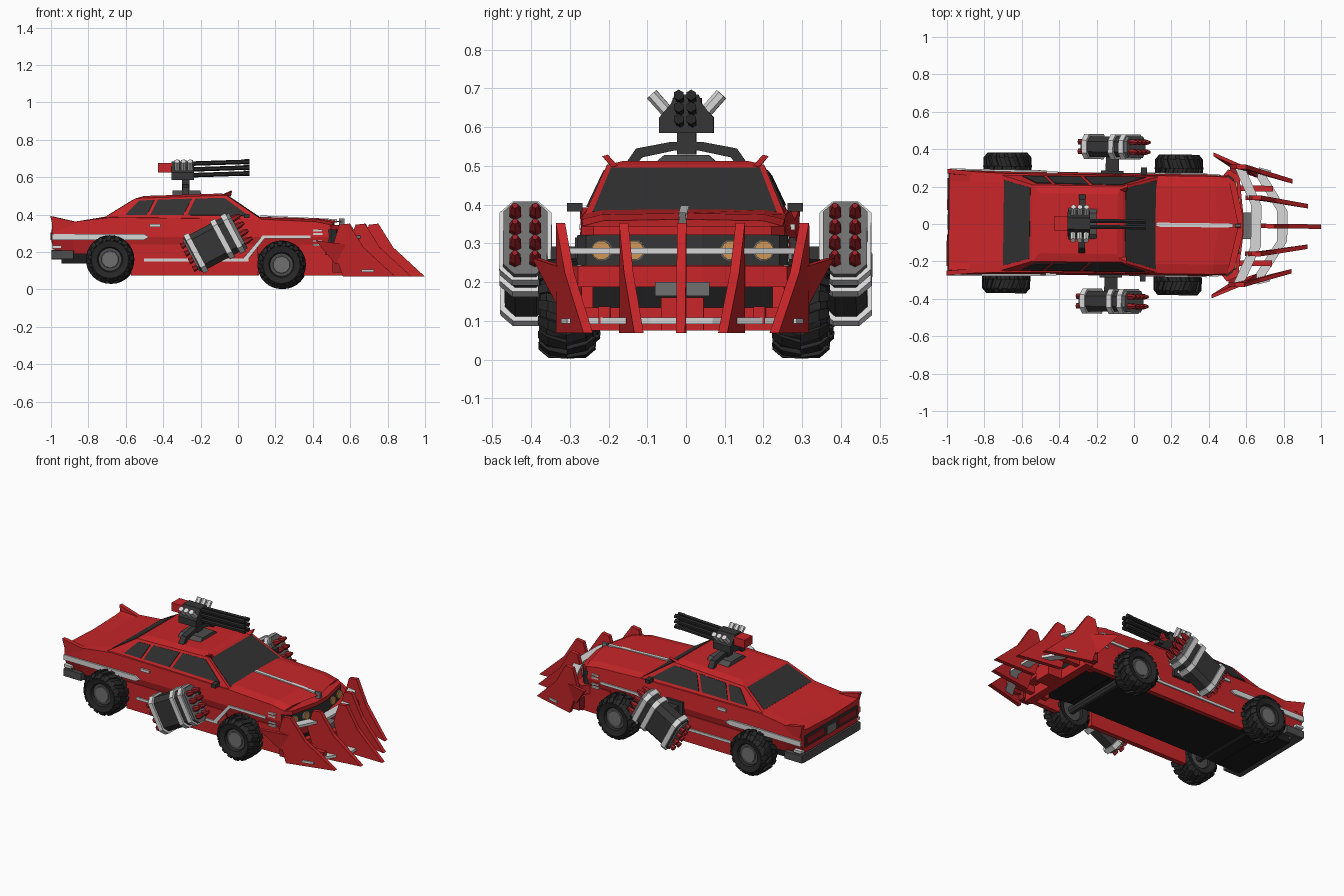
import bpy, bmesh, math
from mathutils import Vector, Matrix

if "Cube" in bpy.data.objects:
    bpy.data.objects.remove(bpy.data.objects["Cube"])

def material(name, r, g, b):
    m = bpy.data.materials.new(name)
    m.diffuse_color = (r, g, b, 1)
    m.use_nodes = True
    m.node_tree.nodes["Principled BSDF"].inputs["Base Color"].default_value = m.diffuse_color
    return m

RED = material("red paint", .58, .019, .022)
DRED = material("dark red", .32, .014, .018)
BLACK = material("black", .012, .012, .012)
RUBBER = material("rubber", .021, .021, .021)
GLASS = material("dark glass", .031, .031, .031)
IRON = material("dark iron", .036, .036, .037)
GREY = material("dark grey", .075, .075, .075)
STEEL = material("steel", .16, .16, .16)
CHROME = material("chrome", .68, .68, .68)
LAMP = material("lamp orange", .62, .31, .10)

def make(name, verts, faces, mat, rule=None, mat2=None):
    me = bpy.data.meshes.new(name)
    me.from_pydata([tuple(v) for v in verts], [], faces)
    bm = bmesh.new()
    bm.from_mesh(me)
    bmesh.ops.recalc_face_normals(bm, faces=bm.faces)
    for f in bm.faces:
        f.material_index = 1 if rule and rule(f) else 0
    bm.to_mesh(me)
    bm.free()
    for m in (mat, mat2):
        if m:
            me.materials.append(m)
    ob = bpy.data.objects.new(name, me)
    bpy.context.collection.objects.link(ob)
    return ob

def loft_data(rings, closed=False):
    n = len(rings[0])
    verts = [p for r in rings for p in r]
    count = len(rings)
    faces = [(i * n + j, i * n + (j + 1) % n, (i + 1) % count * n + (j + 1) % n, (i + 1) % count * n + j)
             for i in range(count if closed else count - 1) for j in range(n)]
    if not closed:
        faces += [tuple(range(n)), tuple(range((count - 1) * n, count * n))]
    return verts, faces

def loft(name, rings, mat, **kw):
    return make(name, *loft_data(rings, kw.pop("closed", False)), mat, **kw)

def slab(name, pts, d, mat):
    """Polygon swept along vector d."""
    pts = [Vector(p) for p in pts]
    return loft(name, [pts, [p + Vector(d) for p in pts]], mat)

def box(name, c, s, mat, top=1.0):
    x, y, z = (v / 2 for v in s)
    sq = ((-1, -1), (1, -1), (1, 1), (-1, 1))
    return loft(name, [[(c[0] + a * x, c[1] + b * y * t, c[2] + h) for a, b in sq]
                       for h, t in ((-z, 1), (z, top))], mat)

def rod(name, a, b, r, mat, r2=None, n=8):
    a, b = Vector(a), Vector(b)
    q = (b - a).to_track_quat('Z', 'Y')
    circ = [q @ Vector((math.cos(t), math.sin(t), 0)) for t in ((k + .5) * 2 * math.pi / n for k in range(n))]
    return loft(name, [[a + c * r for c in circ], [b + c * (r if r2 is None else r2) for c in circ]], mat)

# Lower body: x, bottom, crease, shoulder height, shoulder width, centre height, nose push
rings = []
for x, zb, wm, zs, ws, zt, push in (
        (-.99, .215, .28, .362, .275, .345, 0), (-.88, .19, .28, .362, .272, .355, 0),
        (-.68, .19, .275, .385, .264, .395, 0), (.12, .19, .272, .376, .262, .388, 0),
        (.42, .19, .272, .362, .262, .378, .03), (.5, .2, .265, .345, .258, .362, .06)):
    half = [(.25, zb), (wm, .28), (ws, zs), (ws * .8, (zs + zt * 2) / 3 + .002), (0, zt)]
    pts = half + [(-y, z) for y, z in half[-2::-1]]
    rings.append([(x + push * (1 - abs(y) / .27), y, z) for y, z in pts])
loft("body", rings, RED, rule=lambda f: f.normal.z < -.6, mat2=BLACK)
box("floor_pan", (-.15, 0, .165), (1.25, .42, .055), BLACK)

# Cabin and roof
base = [(-.71, .255, .385), (.13, .258, .375), (.13, -.258, .375), (-.71, -.255, .385)]
roof = [(-.545, .205, .487), (-.06, .203, .503), (-.06, -.203, .503), (-.545, -.205, .487)]
crown = [(-.5, .16, .5), (-.09, .16, .513), (-.09, -.16, .513), (-.5, -.16, .5)]
loft("cabin", [base, roof, crown], RED)

def pane(name, a, b, c, d, lo, hi, inset, out):
    a, b, c, d = map(Vector, (a, b, c, d))      # bottom a-b, top d-c
    p = lambda u, v: a.lerp(b, u).lerp(d.lerp(c, u), v)
    slab(name, [p(inset, lo), p(1 - inset, lo), p(1 - inset, hi), p(inset, hi)], out, GLASS)
pane("windshield", base[1], base[2], roof[2], roof[1], .05, .93, .035, (.001, 0, .0015))
pane("rear_window", base[0], base[3], roof[3], roof[0], .08, .93, .045, (-.001, 0, .0015))
wins = {"quarter_window": [(-.60, .397), (-.485, .397), (-.445, .476), (-.525, .474)],
        "back_door_window": [(-.465, .397), (-.29, .397), (-.245, .484), (-.425, .478)],
        "front_door_window": [(-.268, .397), (.06, .393), (-.07, .488), (-.225, .484)]}
for s in (1, -1):
    for nm, pts in wins.items():
        slab(nm, [(x, s * (.256 - (z - .38) * .46), z) for x, z in pts], (0, s * .005, .002), GLASS)
    # Roof spikes, tail fins, mirrors, door handles
    slab("roof_spike", [(-.1, s * .19, .495), (-.04, s * .19, .497), (-.035, s * .215, .525)], (0, -s * .015, .004), RED)
    slab("tail_fin", [(-1, s * .285, .392), (-.86, s * .272, .36), (-.86, s * .272, .33), (-.98, s * .28, .31)],
         (0, -s * .025, 0), RED)
    box("mirror", (.05, s * .285, .393), (.03, .04, .022), IRON)
    box("door_handle", (-.44, s * .272, .342), (.06, .012, .016), CHROME)
    # Skirts between and ahead of the wheels
    slab("side_skirt", [(-.57, s * .268, .075), (.11, s * .268, .075), (.11, s * .268, .24), (-.57, s * .268, .24)],
         (0, -s * .03, 0), RED)
    slab("front_skirt", [(.33, s * .268, .075), (.53, s * .262, .075), (.51, s * .262, .24), (.33, s * .268, .24)],
         (0, -s * .03, 0), RED)
    # Chrome trim along the sides
    slab("rear_trim", [(-.99, s * .276, .265), (-.5, s * .272, .265), (-.47, s * .272, .28),
                       (-.5, s * .272, .297), (-.99, s * .276, .297)], (0, s * .011, 0), CHROME)
    box("sill_trim", (-.22, s * .269, .157), (.56, .012, .016), CHROME)
    slab("step_trim", [(.03, s * .266, .165), (.06, s * .266, .165), (.145, s * .266, .272), (.39, s * .266, .272),
                       (.39, s * .266, .288), (.135, s * .266, .288)], (0, s * .012, 0), CHROME)
    for z in (.315, .297, .257, .238):
        box("fender_vent", (.43, s * .267, z), (.05, .014, .009), CHROME)
    # Tail lamps and bumper ends
    box("tail_lamp", (-.99, s * .15, .285), (.02, .17, .04), DRED)
    box("bumper_corner", (-.935, s * .262, .185), (.12, .035, .045), GREY)
    box("rear_chrome", (-.965, s * .268, .228), (.05, .03, .016), CHROME)

# Rear panel, bumper, plate
box("rear_panel", (-.988, 0, .285), (.014, .5, .07), IRON)
box("rear_bumper", (-.965, 0, .185), (.06, .53, .05), GREY)
box("rear_valance", (-.86, 0, .17), (.16, .44, .06), BLACK)
box("rear_plate", (-.992, 0, .275), (.012, .08, .05), STEEL)

# Hood ridge and ornament
slab("hood_stripe", [(.12, .011, .385), (.53, .011, .358), (.53, .011, .376), (.12, .011, .396)], (0, -.022, 0), CHROME)
box("hood_ornament", (.555, 0, .36), (.03, .024, .04), STEEL, .6)

# Grille, lamps, front bumper (plan outlines swept upward)
def plan(name, half, z, h, mat):
    pts = [(x, y, z) for x, y in half] + [(x, -y, z) for x, y in half[::-1]]
    slab(name, pts, (0, 0, h), mat)
plan("grille", [(.4, .2), (.5, .272), (.53, .25), (.572, .05)], .243, .078, IRON)
plan("nose_lip", [(.4, .2), (.5, .262), (.54, .23), (.582, .05)], .321, .024, RED)
plan("front_bumper", [(.42, .2), (.5, .3), (.56, .27), (.585, .05)], .187, .055, RED)
plan("front_valance", [(.3, .2), (.5, .24), (.545, .05)], .13, .07, BLACK)
box("winch", (.6, 0, .182), (.06, .14, .036), STEEL)
box("winch_mount", (.61, 0, .118), (.1, .11, .085), RED)
for s in (1, -1):
    for y, x in ((.21, .538), (.125, .556)):
        rod("lamp_bezel", (x - .03, s * y, .282), (x + .006, s * y, .282), .028, STEEL, n=12)
        rod("headlamp", (x - .02, s * y, .282), (x + .012, s * y, .282), .025, LAMP, n=12)

# Ram plough: cross bars, arms, five blades and side wings
for nm, o, z, h in (("upper_bar", [(.59, .31), (.68, .11)], .272, .016), ("lower_bar", [(.69, .29), (.82, .08)], .092, .016)):
    pts = o + [(x, -y) for x, y in o[::-1]]
    pts += [(x - .055, y) for x, y in pts[::-1]]
    slab(nm, [(x, y, z) for x, y in pts], (0, 0, h), CHROME)
blade = [(0, .068), (-.17, .225), (-.25, .352), (-.30, .346), (-.335, .23), (-.28, .068)]
for nm, tip, y, k in (("centre_blade", 1, 0, 0), ("inner_blade", .93, .108, .17), ("outer_blade", .845, .24, .3)):
    for s in ((1, -1) if y else (1,)):
        slab(nm, [(tip + x, s * (y - k * max(x, -.25)) - .012, z) for x, z in blade], (0, .024, 0), RED)
for s in (1, -1):
    slab("side_wing", [(.42, s * .39, .262), (.62, s * .305, .235), (.66, s * .275, .10), (.52, s * .325, .14)],
         (0, -s * .02, 0), RED)
    box("plough_arm", (.6, s * .2, .115), (.28, .03, .045), RED)
    box("plough_hinge", (.545, s * .285, .125), (.07, .05, .07), DRED)
    slab("wing_plate", [(.665, s * .305, .093), (.73, s * .288, .093), (.73, s * .288, .106), (.665, s * .305, .106)],
         (0, s * .008, 0), CHROME)
box("plough_beam", (.54, 0, .105), (.05, .54, .06), RED)

# Wheels: lathed tyre, slanted tread blocks, hub
def wheel(cx, cy, cz, s):
    at = lambda r, a, y: (cx + r * math.cos(a), cy + y, cz + r * math.sin(a))
    prof = [(.06, .04), (.068, .06), (.1, .068), (.118, .052)]
    prof += [(r, -y) for r, y in prof[::-1]]
    n = 20
    loft("tyre", [[at(r, 2 * math.pi * k / n, y) for r, y in prof] for k in range(n)], RUBBER, closed=True)
    verts, faces = [], []
    for t in (1, -1):
        for k in range(16):
            a = 2 * math.pi * (k + (.5 if t < 0 else 0)) / 16
            v, f = loft_data([[at(r, a + sk, t * y), at(r, a + sk + .22, t * y), at(q, a + sk + .22, t * u), at(q, a + sk, t * u)]
                              for y, r, u, q, sk in ((0, .13, 0, .11, 0), (.048, .128, .042, .11, .14), (.074, .106, .06, .1, .18))])
            faces += [tuple(i + len(verts) for i in g) for g in f]
            verts += v
    make("tread", verts, faces, RUBBER)
    rod("rim", (cx, cy - .045, cz), (cx, cy + .045, cz), .068, GREY, n=12)
    rod("hub", (cx, cy + s * .03, cz), (cx, cy + s * .05, cz), .052, STEEL, .045, n=10)
for x, z in ((-.68, .16), (.237, .132)):
    for s in (1, -1):
        wheel(x, s * .302, z, s)
    rod("axle", (x, -.3, z), (x, .3, z), .025, IRON)

# Rocket pods, tilted nose up
tilt = Matrix.Translation((-.115, 0, .25)) @ Matrix.Rotation(math.radians(-28), 4, 'Y')
def pod_part(name, s, x0, x1, w, h, mat):
    o = [(w, h * .72), (w * .5, h), (-w * .5, h), (-w, h * .72)]
    o += [(-y, -z) for y, z in o]
    loft(name, [[(x, s * .413 + y, z) for y, z in o] for x in (x0, x1)], mat).matrix_world = tilt
for s in (1, -1):
    pod_part("pod_shell", s, -.14, .13, .055, .103, IRON)
    pod_part("pod_front", s, .12, .138, .057, .106, STEEL)
    pod_part("pod_back", s, -.148, -.13, .05, .096, STEEL)
    for x in (-.118, .042, .105):
        pod_part("pod_band", s, x - .015, x + .015, .067, .115, CHROME)
    for i in (-1, 1):
        for j in range(4):
            y, z = s * .413 + i * .026, (j - 1.5) * .046
            for nm, a, b, r, r2, m in (("rocket", .13, .158, .017, .017, DRED), ("rocket_tip", .158, .185, .017, .008, DRED),
                                       ("rocket_nozzle", -.14, -.172, .012, .017, DRED)):
                rod(nm, (a, y, z), (b, y, z), r, m, r2, 6).matrix_world = tilt
    box("pod_bracket", (-.12, s * .31, .27), (.07, .13, .045), IRON)
    box("pod_bracket_pad", (-.12, s * .275, .27), (.12, .02, .09), IRON)

# Roof gun: arch, pedestal, receiver, barrels
box("turret_base", (-.275, 0, .512), (.15, .19, .032), GREY, .6)
arch = [(.165, .495), (.13, .545), (.04, .562)]
inner = [(.03, .54), (.115, .522), (.135, .495)]
slab("roof_arch", [(-.295, y, z) for y, z in arch + [(-y, z) for y, z in arch[::-1]]
                   + [(-y, z) for y, z in inner[::-1]] + inner], (.035, 0, 0), IRON)
box("pedestal", (-.28, 0, .56), (.04, .05, .06), IRON)
slab("receiver", [(-.355, y, z) for y, z in ((-.07, .585), (.07, .585), (.07, .625), (.04, .66), (.03, .685),
                                            (-.03, .685), (-.04, .66), (-.07, .625))], (.12, 0, 0), IRON)
box("ammo_box", (-.39, 0, .65), (.075, .075, .05), RED)
for s in (1, -1):
    for x in (-.325, -.29, -.255):
        rod("shell_tube", (x, s * .05, .64), (x, s * .09, .685), .016, CHROME, n=6)
    for z in (.617, .648, .679):
        rod("barrel", (-.24, s * .016, z - .006), (.06, s * .016, z + .004), .012, RUBBER, n=6)
        rod("muzzle", (.03, s * .016, z + .003), (.062, s * .016, z + .004), .014, RUBBER, n=6)

# The whole car stands at a very slight yaw
yaw = Matrix.Translation((0, -.002, 0)) @ Matrix.Rotation(math.radians(-.7), 4, 'Z')
bpy.context.view_layer.update()
for ob in bpy.context.scene.objects:
    ob.matrix_world = yaw @ ob.matrix_world
